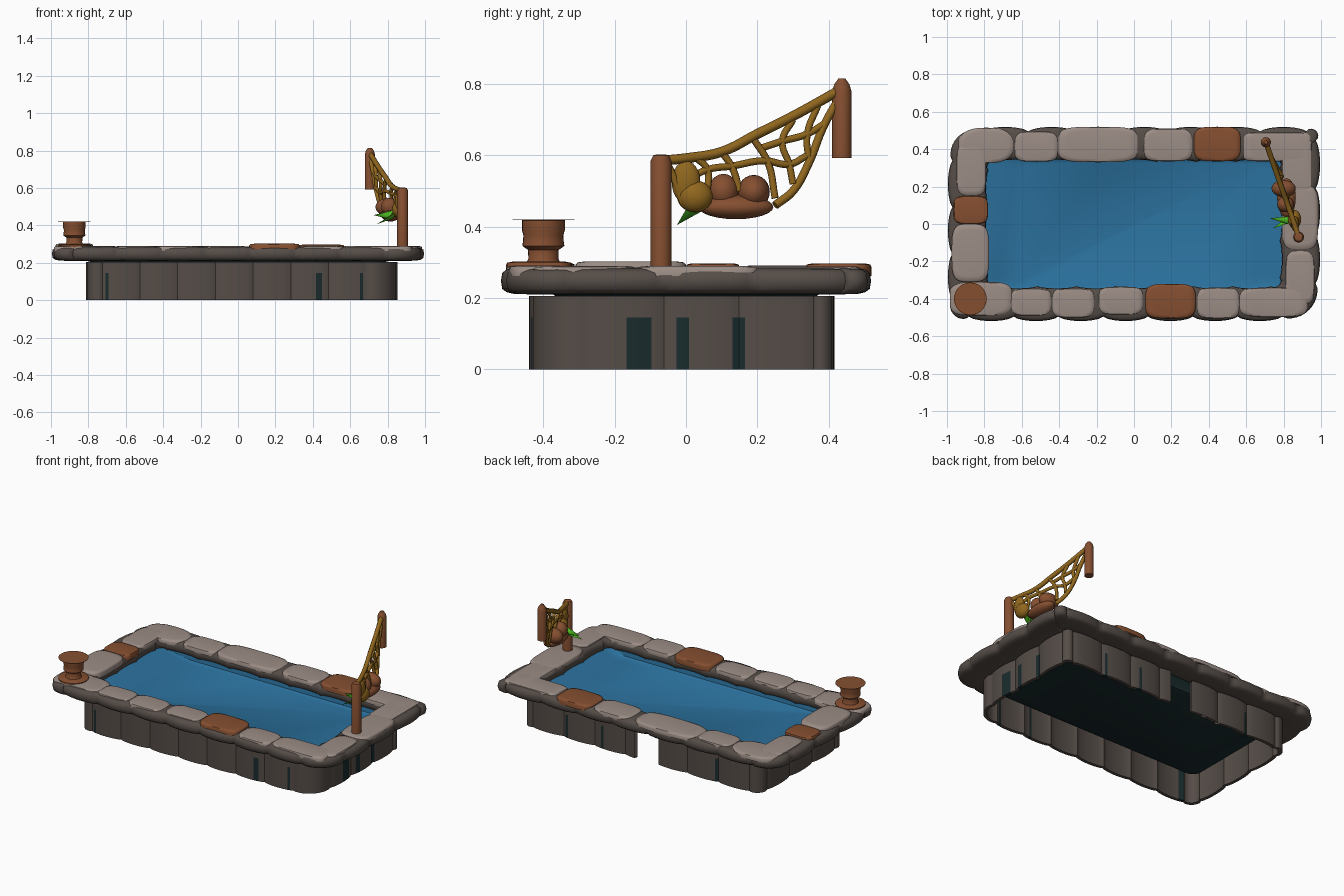
import bpy, bmesh, math, random
from mathutils import Vector

if "Cube" in bpy.data.objects:
    bpy.data.objects.remove(bpy.data.objects["Cube"])
random.seed(4)

def mat(name, c):
    m = bpy.data.materials.new(name)
    m.diffuse_color = (*c, 1)
    m.use_nodes = True
    m.node_tree.nodes["Principled BSDF"].inputs["Base Color"].default_value = m.diffuse_color
    return m

LIGHT = mat("pale_stone", (.33, .265, .235))
DARK = mat("dark_stone", (.09, .073, .063))
BROWN = mat("terracotta", (.235, .078, .03))
BLUE = mat("pool_blue", (.024, .165, .34))
TEAL = mat("dark_teal", (.010, .024, .026))
ROPE = mat("ochre_rope", (.28, .135, .013))
GREEN = mat("leaf_green", (.075, .5, .015))

def finish(name, bm, mats, angle=40):
    bmesh.ops.recalc_face_normals(bm, faces=bm.faces)
    me = bpy.data.meshes.new(name)
    bm.to_mesh(me)
    bm.free()
    for m in mats:
        me.materials.append(m)
    ob = bpy.data.objects.new(name, me)
    bpy.context.collection.objects.link(ob)
    bpy.context.view_layer.objects.active = ob
    ob.select_set(True)
    bpy.ops.object.shade_smooth_by_angle(angle=math.radians(angle))
    ob.select_set(False)
    return ob

def loop(hx, hy, radii, amp=0, cx=0, cy=0):
    """Rounded rectangle (corners: +x-y, +x+y, -x+y, -x-y) with one lobe per 12 points."""
    pts = []
    sx, sy = (1, 1, -1, -1), (-1, 1, 1, -1)
    counts = (36, 84, 36, 84)
    for k in range(4):
        r, a0 = radii[k], -math.pi / 2 + k * math.pi / 2
        c = Vector((sx[k] * (hx - r), sy[k] * (hy - r)))
        for i in range(12):
            a = a0 + i / 12 * math.pi / 2
            n = Vector((math.cos(a), math.sin(a)))
            pts.append((c + n * r, n))
        q, a = (k + 1) % 4, a0 + math.pi / 2
        n = Vector((math.cos(a), math.sin(a)))
        c2 = Vector((sx[q] * (hx - radii[q]), sy[q] * (hy - radii[q]))) + n * radii[q]
        for i in range(counts[k]):
            pts.append(((c + n * r).lerp(c2, i / counts[k]), n))
    out = []
    for i, (p, n) in enumerate(pts):
        p = p + n * amp * (abs(math.sin(math.pi * i / 12)) ** .6 - .5)
        out.append((p.x + cx, p.y + cy))
    return out

def skin(bm, rings, closed=False, cap=False):
    """Bridge rings of 3D points."""
    vs = [[bm.verts.new(p) for p in r] for r in rings]
    n = len(vs[0])
    for k in range(len(vs) if closed else len(vs) - 1):
        a, b = vs[k], vs[(k + 1) % len(vs)]
        for i in range(n):
            bm.faces.new((a[i], a[(i + 1) % n], b[(i + 1) % n], b[i]))
    if cap:
        bm.faces.new(vs[-1])
    return vs

def at(pts, z):
    return [(x, y, z) for x, y in pts]

# coping rim: superelliptic section between inner and outer outlines
inner = loop(.785, .338, (.05, .03, .05, .06), .012)
outer = loop(.983, .507, (.19, .06, .17, .1), .024)
rings = []
for k in range(16):
    a = 2 * math.pi * k / 16
    c, s = math.cos(a), math.sin(a)
    t = .5 + .5 * math.copysign(abs(c) ** .55, c)
    z = .248 + .038 * math.copysign(abs(s) ** .55, s)
    rings.append([(p[0] + (q[0] - p[0]) * t, p[1] + (q[1] - p[1]) * t, z) for p, q in zip(inner, outer)])
bm = bmesh.new()
skin(bm, rings, closed=True)
finish("coping_rim", bm, [DARK], 60)

# stone tops on the rim: x0, x1, y0, y1, top height
def stone(name, x0, x1, y0, y1, top, m, p=.5):
    cx, cy, hx, hy = (x0 + x1) / 2, (y0 + y1) / 2, (x1 - x0) / 2, (y1 - y0) / 2
    def ring(s, z):
        r = []
        for i in range(32):
            c, d = math.cos(i * math.pi / 16), math.sin(i * math.pi / 16)
            r.append((cx + s * hx * math.copysign(abs(c) ** p, c), cy + s * hy * math.copysign(abs(d) ** p, d), z))
        return r
    b = bmesh.new()
    skin(b, [ring(1, .262), ring(1, top - .01), ring(.96, top - .003), ring(.8, top)], cap=True)
    finish(name, b, [m], 50)

pale = [(-.94, -.64, .325, .515, .29, .8), (-.64, -.405, .333, .495, .29), (-.41, .025, .33, .52, .291),
        (.05, .315, .335, .51, .29), (.58, .95, .335, .49, .289, .3), (.79, .95, .15, .49, .289, .3),
        (.79, .985, -.14, .21, .29), (.81, .965, -.43, -.14, .29), (.56, .93, -.497, -.34, .291),
        (.335, .565, -.505, -.34, .29), (-.19, .05, -.485, -.335, .29), (-.44, -.21, -.5, -.345, .29),
        (-.66, -.44, -.49, -.345, .29), (-.985, -.65, -.49, -.31, .289), (-.975, -.775, -.31, 0, .303),
        (-.95, -.79, .15, .43, .291)]
for i, s in enumerate(pale):
    stone(f"pale_stone_{i}", *s[:5], LIGHT, *s[5:])
for i, s in enumerate([(.32, .57, .335, .52, .297), (.06, .33, -.505, -.32, .302), (-.965, -.78, 0, .15, .297)]):
    stone(f"terracotta_stone_{i}", *s, BROWN)

# lower wall: thin lobed skirt, broken open at the back, dark streaks low down
wo = loop(.825, .42, (.16, .05, .08, .08), .016, .02, -.012)
wi = loop(.805, .4, (.14, .05, .07, .07), .016, .02, -.012)
bm = bmesh.new()
skin(bm, [at(wi, .205), at(wi, 0), at(wo, 0), at(wo, .145), at(wo, .205)], closed=True)
kill = []
for f in bm.faces:
    c = f.calc_center_median()
    if c.y > .3 and (-.1 < c.x < .07 or (-.3 < c.x < -.1 and c.z < .05 and math.sin(c.x * 60) > .5)):
        kill.append(f)
    streak = any(abs(c.x - x) < w and c.y < 0 for x, w in ((-.7, .012), (.43, .012), (.66, .015)))
    streak |= c.x > .7 and any(abs(c.y - y) < w for y, w in ((-.13, .03), (-.01, .014), (.15, .014)))
    streak |= c.y > .3 and any(abs(c.x - x) < .015 for x in (.3, .55, -.5))
    if streak and c.z < .14:
        f.material_index = 1
bmesh.ops.delete(bm, geom=kill, context='FACES')
finish("lower_wall", bm, [DARK, TEAL])

# pool water with slanted ends, and the dark shell under it
R = (.06, .05, .05, .06)
def skew(pts):
    """Pull the back left corner inwards."""
    return [(x + .09 * max(0, -x / .7) ** 3 * (y + .34) / .68, y) for x, y in pts]
bm = bmesh.new()
skin(bm, [at(loop(.83, .385, R), .225), at(loop(.79, .35, R), .225),
          at(skew(loop(.735, .346, R)), .197), at(skew(loop(.66, .33, R)), .188)], cap=True)
finish("pool_water", bm, [BLUE], 50)
bm = bmesh.new()
skin(bm, [at(loop(.83, .385, R), .217), at(loop(.79, .365, R), .205),
          at(loop(.75, .355, R), .15), at(loop(.66, .33, R), .138)], cap=True)
finish("basin_shell", bm, [TEAL], 50)

# turned shapes
def lathe(name, x, y, prof, m, n=28, angle=40):
    b = bmesh.new()
    skin(b, [[(x + r * math.cos(2 * math.pi * i / n), y + r * math.sin(2 * math.pi * i / n), z)
              for i in range(n)] for r, z in prof], cap=True)
    finish(name, b, [m], angle)

lathe("pot_base_stone", -.875, -.4, [(.088, .27), (.088, .294), (.075, .3)], BROWN)
lathe("pot", -.875, -.4, [(.05, .295), (.042, .31), (.043, .335), (.059, .346), (.057, .36), (.056, .375),
                          (.06, .39), (.06, .418), (.087, .419), (.087, .42), (.055, .42)], BROWN)
lathe("front_post", .88, -.07, [(.001, .28), (.029, .28), (.029, .585), (.022, .6), (.01, .603)], BROWN)
lathe("back_post", .705, .437, [(.001, .592), (.027, .592), (.027, .78), (.021, .8), (.01, .815)], BROWN)

# hanging net, drawn as y-z strands in the plane between the posts
def net_point(y, z):
    sag = .03 * max(0, (.62 - z) / .2) * math.sin(math.pi * min(1, max(0, (y + .07) / .51)))
    return Vector((.88 - .175 * (y + .07) / .507 + sag, y, z))

def strand(name, pts, r):
    cu = bpy.data.curves.new(name, 'CURVE')
    cu.dimensions = '3D'
    cu.bevel_depth, cu.bevel_resolution, cu.resolution_u = r, 2, 5
    cu.use_fill_caps = True
    sp = cu.splines.new('BEZIER')
    sp.bezier_points.add(len(pts) - 1)
    for bp, p in zip(sp.bezier_points, pts):
        bp.co = net_point(*p)
        bp.handle_left_type = bp.handle_right_type = 'AUTO'
    cu.materials.append(ROPE)
    bpy.context.collection.objects.link(bpy.data.objects.new(name, cu))

strand("net_top_rope", [(-.07, .585), (0, .592), (.1, .61), (.2, .66), (.3, .71), (.435, .785)], .014)
strand("net_low_rope", [(.435, .77), (.385, .68), (.345, .58), (.3, .5), (.25, .46)], .012)
for i, s in enumerate([[(-.06, .595), (-.035, .54), (-.01, .47)], [(0, .53), (.06, .56), (.13, .57)],
                       [(.13, .57), (.22, .585), (.29, .575), (.34, .6)],
                       [(.02, .6), (.06, .56), (.06, .5)], [(.1, .61), (.13, .565), (.15, .5)],
                       [(.19, .645), (.23, .58), (.25, .48)], [(.29, .575), (.3, .52)],
                       [(.3, .7), (.27, .64), (.29, .575)], [(.21, .62), (.27, .64)],
                       [(.37, .74), (.34, .66), (.345, .58)], [(.27, .64), (.34, .66), (.39, .69)]]):
    strand(f"net_strand_{i}", s, .01)

def blob(name, loc, size, m):
    b = bmesh.new()
    bmesh.ops.create_uvsphere(b, u_segments=20, v_segments=12, radius=1)
    for v in b.verts:
        v.co = Vector(loc) + Vector(v.co[k] * size[k] for k in range(3))
    finish(name, b, [m], 80)

# woven patch, fruit and cradle in the net
blob("net_patch", net_point(0, .525), (.022, .04, .06), ROPE)
blob("net_patch_low", net_point(.025, .485), (.035, .05, .045), ROPE)
blob("fruit_left", (.81, .105, .5), (.045, .042, .048), BROWN)
blob("fruit_right", (.80, .19, .498), (.065, .045, .047), BROWN)
blob("fruit_cradle", (.815, .14, .455), (.05, .105, .034), BROWN)

# leaf spikes under the net
for i, (tip, root) in enumerate([((.74, -.025, .405), (.845, .03, .46)), ((.725, .03, .455), (.82, .02, .46))]):
    bm = bmesh.new()
    ringv = [bm.verts.new(Vector(root) + Vector((.02 * math.sin(a), .02 * math.cos(a), .024 * math.sin(a))))
             for a in [k * math.pi / 4 for k in range(8)]]
    t = bm.verts.new(tip)
    for k in range(8):
        bm.faces.new((ringv[k], ringv[(k + 1) % 8], t))
    bm.faces.new(ringv)
    finish(f"leaf_{i}", bm, [GREEN], 60)
